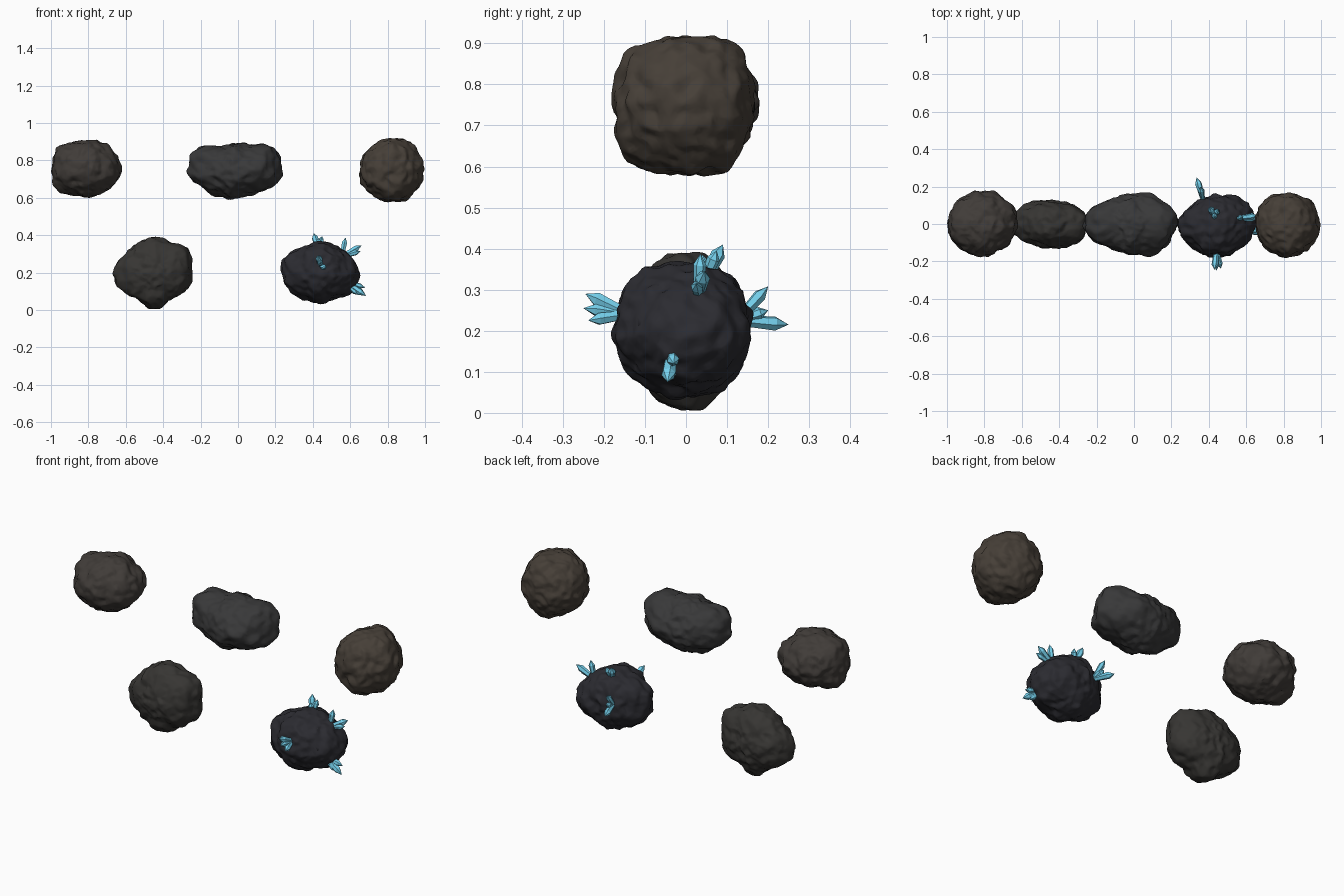
import bpy, bmesh, math, random
from mathutils import Vector, noise

if "Cube" in bpy.data.objects:
    bpy.data.objects.remove(bpy.data.objects["Cube"])

random.seed(4)


def material(name, rgb):
    m = bpy.data.materials.new(name)
    m.diffuse_color = (*rgb, 1)
    m.use_nodes = True
    m.node_tree.nodes["Principled BSDF"].inputs["Base Color"].default_value = m.diffuse_color
    return m


def finish(bm, name, mat):
    me = bpy.data.meshes.new(name)
    bm.to_mesh(me)
    bm.free()
    me.materials.append(mat)
    ob = bpy.data.objects.new(name, me)
    bpy.context.collection.objects.link(ob)
    return ob


def radius_at(profile, angle):
    # smooth periodic (Catmull-Rom) lookup of evenly spaced radii
    n = len(profile)
    t = (angle / math.tau * n) % n
    i = int(t)
    f = t - i
    a, b, c, d = (profile[(i + k) % n] for k in (-1, 0, 1, 2))
    return b + 0.5 * f * (c - a + f * (2 * a - 5 * b + 4 * c - d + f * (3 * (b - c) + d - a)))


def ellipse(a, b, n=16):
    return [a * b / math.hypot(b * math.cos(k * math.tau / n), a * math.sin(k * math.tau / n))
            for k in range(n)]


def rock(name, center, front, top, side, mat, seed, dents, trim=.03):
    side = side or ellipse((top[2] + top[6]) / 2, (front[3] + front[9]) / 2)
    bm = bmesh.new()
    bmesh.ops.create_icosphere(bm, subdivisions=6, radius=1)
    off = Vector((seed * 7.3, seed * 3.1, seed * 5.7))
    rnd = random.Random(seed)
    pits = [(Vector([rnd.gauss(0, 1) for _ in range(3)]).normalized(),
             rnd.uniform(.24, .4), rnd.uniform(.03, .06)) for _ in range(dents)]
    for v in bm.verts:
        d = v.co.normalized()
        # blend the three outline curves by closeness to their planes
        total = weight = 0
        for prof, ang, out in ((front, math.atan2(d.z, d.x), d.y),
                               (top, math.atan2(d.y, d.x), d.z),
                               (side, math.atan2(d.z, d.y), d.x)):
            w = (1 - out * out) / (out * out + .03)
            total += w * radius_at(prof, ang)
            weight += w
        r = total / weight * (1 - trim * 27 * (d.x * d.y * d.z) ** 2)
        # lumps, sharp ridges and a little grain
        n = .055 * noise.noise(d * 2.6 + off) + .05 * noise.noise(d * 5 + off)
        n += .05 * (.35 - abs(noise.noise(d * 3.5 + off * 2))) + .007 * noise.noise(d * 11 + off)
        # shallow craters with raised rims
        for p, size, depth in pits:
            q = d.angle(p) / size
            if q < 2.5:
                n += depth * (.5 * math.exp(-((q - 1.1) / .3) ** 2) - math.exp(-(q / .7) ** 2))
        v.co = d * r * (.985 + n) + Vector(center)
    for f in bm.faces:
        f.smooth = True
    # thin out to keep the mesh light
    ob = finish(bm, name, mat)
    dec = ob.modifiers.new("Decimate", 'DECIMATE')
    dec.ratio = .4
    return ob


brown = material("brown_stone", (.062, .050, .039))
grey_brown = material("grey_brown_stone", (.052, .045, .040))
grey = material("grey_stone", (.040, .040, .041))
dark = material("dark_stone", (.038, .036, .033))
blue_black = material("blue_black_stone", (.024, .024, .030))
ice = material("crystal_blue", (.18, .64, .85))

# Rocks: front outline every 30 degrees, top and side outlines every 45 degrees
rock("upper_left_rock", (-.81, 0, .76),
     [.19, .17, .16, .15, .16, .195, .185, .2, .165, .155, .165, .175],
     [.185, .185, .175, .185, .185, .18, .17, .175], None, grey_brown, 1, 7)
rock("upper_middle_rock", (-.02, 0, .745),
     [.26, .24, .165, .148, .155, .235, .25, .185, .16, .15, .15, .195],
     [.25, .205, .16, .18, .25, .175, .165, .21], None, grey, 2, 4, .06)
rock("upper_right_rock", (.82, 0, .75),
     [.17, .175, .18, .165, .16, .175, .17, .175, .17, .17, .18, .175],
     [.17, .175, .165, .175, .17, .175, .175, .175],
     [.165, .195, .165, .19, .18, .195, .17, .185], brown, 3, 6)
rock("lower_left_rock", (-.45, 0, .20),
     [.21, .225, .19, .195, .18, .185, .215, .195, .165, .195, .165, .2],
     [.205, .155, .125, .16, .21, .15, .13, .165], None, dark, 4, 6)
rock("lower_right_rock", (.44, 0, .20),
     [.21, .18, .165, .165, .16, .195, .21, .19, .17, .165, .16, .2],
     [.205, .19, .155, .16, .205, .18, .17, .185],
     [.155, .175, .17, .185, .185, .17, .165, .165], blue_black, 5, 5)


def crystal(bm, base, tip, width, sides=6):
    # faceted shard: narrow root, wide shoulder, pointed end
    base, tip = Vector(base), Vector(tip)
    axis = tip - base
    q = axis.to_track_quat('Z', 'Y')
    twist = random.random()
    rings = []
    for t, s in ((0, .75), (.7, 1)):
        rings.append([bm.verts.new(base + axis * t + q @ Vector(
            (math.cos(a) * width * s, math.sin(a) * width * s, 0)))
            for a in (math.tau * k / sides + twist for k in range(sides))])
    end = bm.verts.new(tip)
    bm.faces.new(rings[0][::-1])
    for k in range(sides):
        j = (k + 1) % sides
        bm.faces.new((rings[0][k], rings[0][j], rings[1][j], rings[1][k]))
        bm.faces.new((rings[1][k], rings[1][j], end))


# Crystal clusters: shared root and the tips of the shards
clusters = {
    "back_crystals": ((.37, .125, .225), [(.335, .25, .215), (.355, .2, .308), (.36, .2, .25)]),
    "top_crystals": ((.43, .045, .32), [(.405, .09, .41), (.45, .075, .395), (.43, .04, .385)]),
    "right_upper_crystals": ((.555, .03, .285), [(.66, .045, .345), (.575, .035, .388), (.655, .025, .315)]),
    "right_lower_crystals": ((.575, -.035, .15), [(.685, -.045, .075), (.645, -.04, .08), (.68, -.03, .12)]),
    "front_crystals": ((.44, -.14, .24), [(.43, -.245, .29), (.465, -.238, .225), (.44, -.25, .255)]),
}
for name, (root, tips) in clusters.items():
    bm = bmesh.new()
    for i, tip in enumerate(tips):
        spread = (Vector(tip) - Vector(root)) * .12
        crystal(bm, Vector(root) + spread, tip, (.018, .016, .015)[i])
    finish(bm, name, ice)
